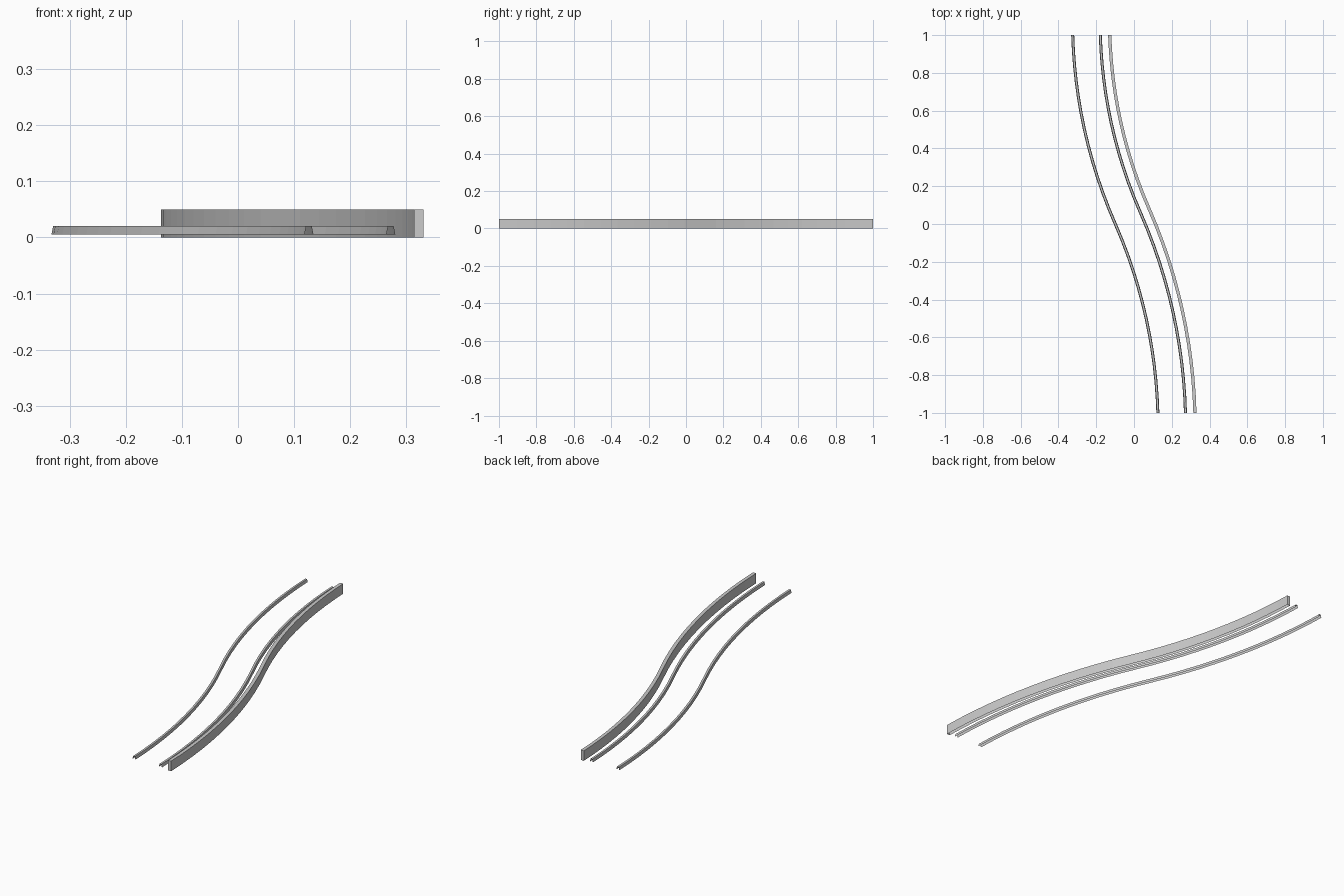
import bpy, bmesh, math

if "Cube" in bpy.data.objects:
    bpy.data.objects.remove(bpy.data.objects["Cube"])

# S-shaped guide path, bending tightest near the middle
X0 = -0.099                          # centre of the guide path (left rail)
S, C, E = 0.03, 0.186, 0.0095        # shape of each half
SEG = 12


def path(n):
    """Points and right-hand normals from the back end to the front end."""
    half = []
    for i in range(n + 1):
        d = i / n
        slope = S + 2 * C * d + 4 * E * d ** 3
        a = 0.0 if i == 0 else math.atan(slope)
        drop = S * d + C * d ** 2 + E * d ** 4
        half.append((drop - S - C - E, 1 - d, a))
    front = [(-x, -y, a) for x, y, a in reversed(half[:-1])]
    return [(X0 + x, y, math.cos(a), math.sin(a)) for x, y, a in half + front]


def sweep(name, offset, profile, capped):
    """Sweep an open-bottomed (side, z) profile parallel to the path."""
    bm = bmesh.new()
    rows = []
    for x, y, nx, ny in path(SEG):
        rows.append([bm.verts.new((x + nx * (offset + s), y + ny * (offset + s), z))
                     for s, z in profile])
    for a, b in zip(rows, rows[1:]):
        for j in range(len(profile) - 1):
            bm.faces.new((a[j], a[j + 1], b[j + 1], b[j]))
    if capped:
        bm.faces.new(rows[0][::-1])
        bm.faces.new(rows[-1])
    # make the top face point up, with the sides to match
    bmesh.ops.recalc_face_normals(bm, faces=bm.faces)
    bm.normal_update()
    if max(bm.faces, key=lambda f: abs(f.normal.z)).normal.z < 0:
        bmesh.ops.reverse_faces(bm, faces=bm.faces)
    mesh = bpy.data.meshes.new(name)
    bm.to_mesh(mesh)
    bm.free()
    obj = bpy.data.objects.new(name, mesh)
    bpy.context.collection.objects.link(obj)
    return obj


# Thin rails: open channels with sloping sides
rail = [(-0.008, 0.005), (-0.005, 0.02), (0.005, 0.02), (0.008, 0.005)]
sweep("left_rail", 0.0, rail, False)
sweep("right_rail", 0.146, rail, False)

# Taller edge wall with closed ends
wall = [(-0.0085, 0.0), (-0.0085, 0.05), (0.0085, 0.05), (0.0085, 0.0)]
sweep("edge_wall", 0.196, wall, True)
